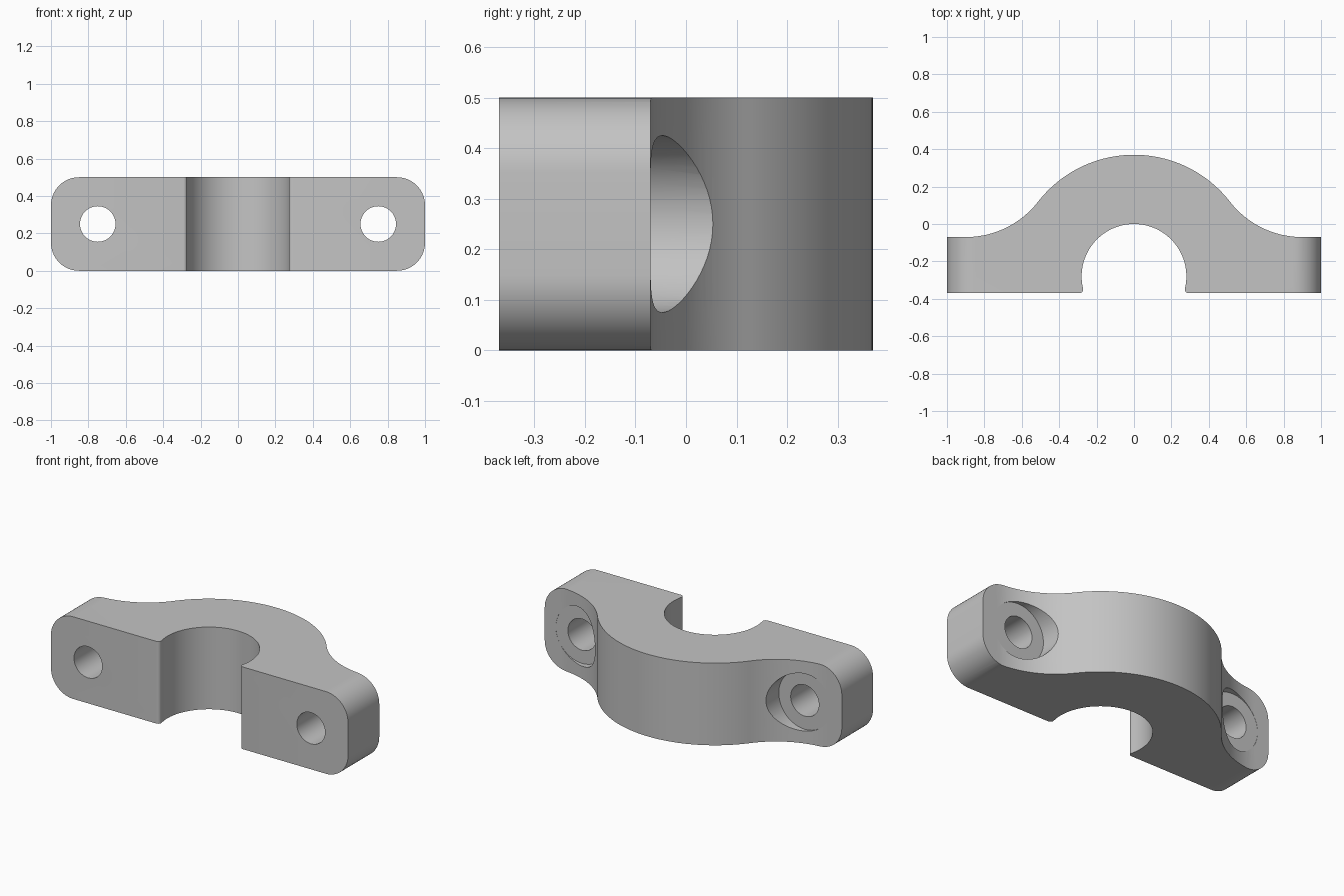
import bpy
import bmesh
from math import sin, cos, pi, atan2, sqrt

if "Cube" in bpy.data.objects:
    bpy.data.objects.remove(bpy.data.objects["Cube"])

HEIGHT, FRONT, FLANGE = 0.5, -0.37, -0.07
AXIS_Y, BORE, OUTER = -0.28, 0.28, 0.65
SWEEP, LIP = 0.49, 0.02
CORNER = 0.15
BOLT_X, BOLT_R, SEAT_R = 0.75, 0.095, 0.175


def arc(cx, cy, r, a0, a1, n):
    return [(cx + r * cos(a0 + (a1 - a0) * i / n),
             cy + r * sin(a0 + (a1 - a0) * i / n)) for i in range(n + 1)]


def prism(name, outline, place, lo, hi):
    """Extrude a closed 2D outline between lo and hi; place maps (u, v, w) to 3D."""
    bm = bmesh.new()
    ends = [[bm.verts.new(place(u, v, w)) for u, v in outline] for w in (lo, hi)]
    bm.faces.new(ends[0])
    bm.faces.new(ends[1])
    n = len(outline)
    for i in range(n):
        j = (i + 1) % n
        bm.faces.new((ends[0][i], ends[0][j], ends[1][j], ends[1][i]))
    bmesh.ops.recalc_face_normals(bm, faces=bm.faces)
    mesh = bpy.data.meshes.new(name)
    bm.to_mesh(mesh)
    bm.free()
    obj = bpy.data.objects.new(name, mesh)
    bpy.context.collection.objects.link(obj)
    return obj


def along_z(u, v, w):
    return (u, v, w)


def along_y(u, v, w):
    return (u, w, v)


def cut(target, tool, operation):
    bpy.context.view_layer.objects.active = target
    mod = target.modifiers.new("cut", 'BOOLEAN')
    mod.operation = operation
    mod.solver = 'EXACT'
    mod.object = tool
    bpy.ops.object.modifier_apply(modifier=mod.name)
    bpy.data.objects.remove(tool)


# Right half of the clamp outline: bore, lip, flange, concave sweep, outer arc
lip_y = FRONT + LIP
lip_x = sqrt((BORE + LIP) ** 2 - (lip_y - AXIS_Y) ** 2)
lip_angle = atan2(lip_y - AXIS_Y, lip_x)
sweep_y = FLANGE + SWEEP
sweep_x = sqrt((OUTER + SWEEP) ** 2 - (sweep_y - AXIS_Y) ** 2)
sweep_angle = atan2(sweep_y - AXIS_Y, sweep_x)

half = arc(0, AXIS_Y, BORE, pi / 2, lip_angle, 40)
half += arc(lip_x, lip_y, LIP, lip_angle + pi, 1.5 * pi, 6)[1:]
half += [(1.1, FRONT), (1.1, FLANGE)]
half += arc(sweep_x, sweep_y, SWEEP, 1.5 * pi, pi + sweep_angle, 24)
half += arc(0, AXIS_Y, OUTER, sweep_angle, pi / 2, 32)[1:]
outline = half + [(-x, y) for x, y in reversed(half[1:-1])]
clamp = prism("clamp_half", outline, along_z, -0.1, HEIGHT + 0.1)

# Trim to a bar with rounded ends
bar = []
for k, (sx, sz) in enumerate([(1, 1), (-1, 1), (-1, -1), (1, -1)]):
    bar += arc(sx * (1 - CORNER), HEIGHT / 2 + sz * (HEIGHT / 2 - CORNER),
               CORNER, k * pi / 2, (k + 1) * pi / 2, 14)
cut(clamp, prism("end_trimmer", bar, along_y, -1, 1), 'INTERSECT')

# Bolt holes and flat bolt-head seats
for side in (-1, 1):
    for r, start in ((BOLT_R, -1), (SEAT_R, FLANGE - 0.001)):
        ring = arc(side * BOLT_X, HEIGHT / 2, r, 0, 2 * pi, 64)[:-1]
        cut(clamp, prism("bolt_cutter", ring, along_y, start, 1), 'DIFFERENCE')

# Single grey metal
grey = bpy.data.materials.new("grey metal")
grey.use_nodes = True
colour = (0.55, 0.55, 0.55, 1)
grey.diffuse_color = colour
grey.node_tree.nodes["Principled BSDF"].inputs["Base Color"].default_value = colour
clamp.data.materials.clear()
clamp.data.materials.append(grey)
for face in clamp.data.polygons:
    face.material_index = 0

bpy.ops.object.select_all(action='DESELECT')
clamp.select_set(True)
bpy.context.view_layer.objects.active = clamp
bpy.ops.object.shade_smooth_by_angle(angle=0.35)
